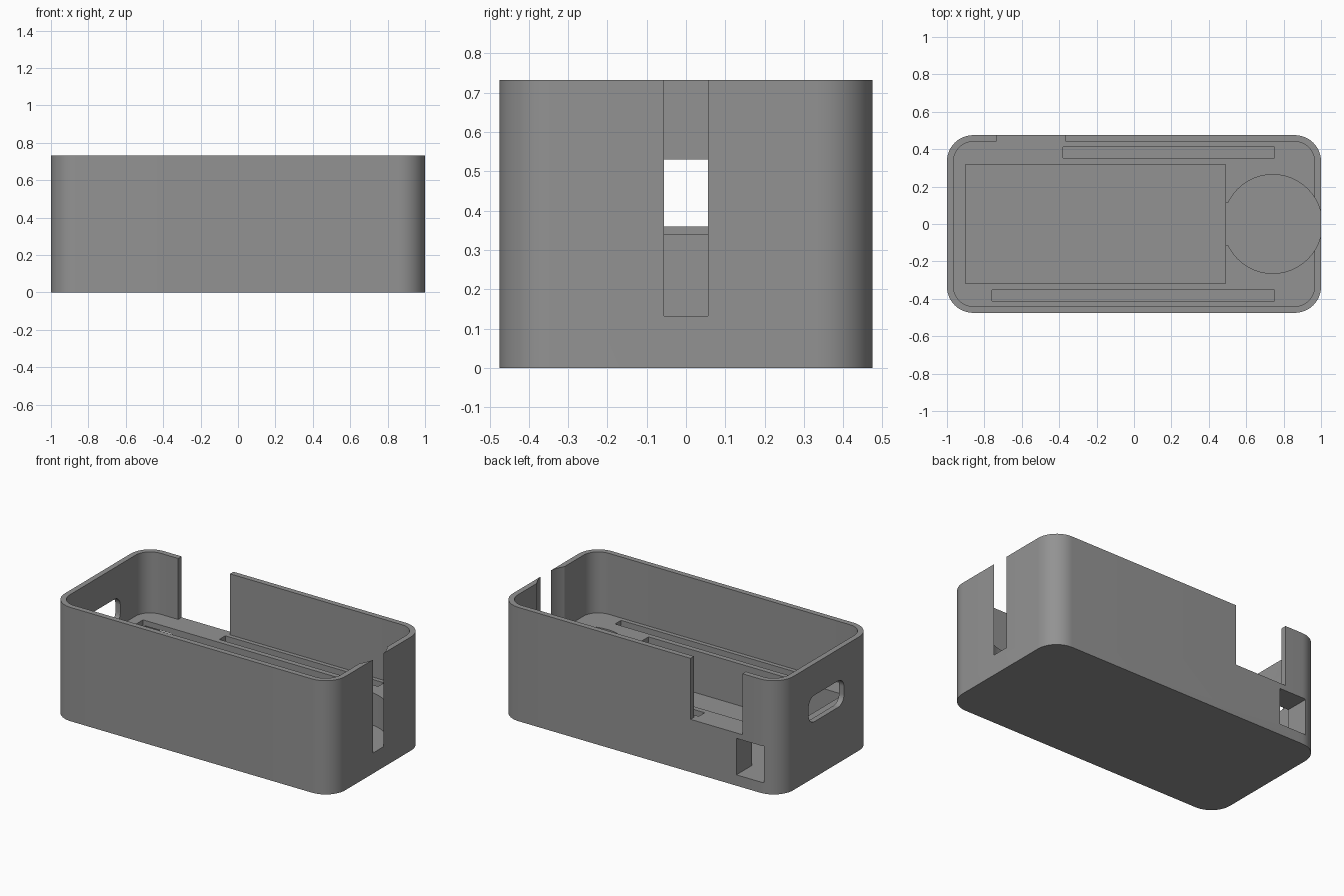
import bpy, bmesh, math

if "Cube" in bpy.data.objects:
    bpy.data.objects.remove(bpy.data.objects["Cube"])

H = 0.733        # total height
SHELF = 0.34     # board shelf height
FLOOR = 0.07     # floor of the deep pocket


def rounded(w, h, r, n=12):
    """Outline of a rounded rectangle centred on the origin."""
    if r == 0:
        return [(-w/2, -h/2), (w/2, -h/2), (w/2, h/2), (-w/2, h/2)]
    pts = []
    for k, (sx, sy) in enumerate([(1, 1), (-1, 1), (-1, -1), (1, -1)]):
        for i in range(n + 1):
            a = math.pi/2 * (k + i/n)
            pts.append((sx*(w/2 - r) + r*math.cos(a), sy*(h/2 - r) + r*math.sin(a)))
    return pts


def prism(name, outline, z0, z1):
    """Extrude a flat outline from z0 to z1."""
    bm = bmesh.new()
    base = bm.faces.new([bm.verts.new((x, y, z0)) for x, y in outline])
    top = bmesh.ops.extrude_face_region(bm, geom=[base])["geom"]
    bmesh.ops.translate(bm, vec=(0, 0, z1 - z0),
                        verts=[v for v in top if isinstance(v, bmesh.types.BMVert)])
    bmesh.ops.recalc_face_normals(bm, faces=bm.faces)
    me = bpy.data.meshes.new(name)
    bm.to_mesh(me)
    bm.free()
    ob = bpy.data.objects.new(name, me)
    bpy.context.collection.objects.link(ob)
    return ob


def block(name, x0, x1, y0, y1, z0, z1):
    return prism(name, [(x0, y0), (x1, y0), (x1, y1), (x0, y1)], z0, z1)


# Outer shell
case = prism("case", rounded(2, 0.95, 0.14), 0, H)

# Round pocket that breaks through the right wall
circle = [(0.742 + 0.264*math.cos(2*math.pi*i/96), 0.264*math.sin(2*math.pi*i/96))
          for i in range(96)]

# Rounded port in the left wall
port = prism("port_cutter", rounded(0.17, 0.36, 0.06), -0.1, 0.1)
port.rotation_euler = (0, math.pi/2, 0)
port.location = (-1, 0, 0.445)

cutters = [
    prism("cavity_cutter", rounded(1.93, 0.88, 0.105), SHELF, H + 0.1),
    block("main_pocket_cutter", -0.9, 0.49, -0.318, 0.318, FLOOR, 0.5),
    prism("round_pocket_cutter", circle, 0.132, H + 0.2),
    block("channel_cutter", 0.45, 0.55, -0.115, 0.115, 0.132, 0.5),
    block("front_slot_cutter", -0.76, 0.752, -0.413, -0.352, 0.1, 0.5),
    block("back_slot_cutter", -0.38, 0.752, 0.352, 0.413, 0.1, 0.5),
    block("back_notch_cutter", -0.735, -0.365, 0.4, 0.6, SHELF, H + 0.15),
    block("switch_hole_cutter", -0.888, -0.692, 0.25, 0.6, FLOOR, 0.305),
    port,
]

# Carve the shell
for c in cutters:
    c.hide_render = True
    m = case.modifiers.new(c.name, 'BOOLEAN')
    m.operation = 'DIFFERENCE'
    m.solver = 'EXACT'
    m.object = c
bpy.context.view_layer.update()
deps = bpy.context.evaluated_depsgraph_get()
mesh = bpy.data.meshes.new_from_object(case.evaluated_get(deps))
case.modifiers.clear()
case.data = mesh
for c in cutters:
    bpy.data.objects.remove(c, do_unlink=True)

# Single grey plastic
grey = bpy.data.materials.new("grey_plastic")
grey.diffuse_color = (0.29, 0.29, 0.29, 1)
grey.use_nodes = True
grey.node_tree.nodes["Principled BSDF"].inputs["Base Color"].default_value = grey.diffuse_color
mesh.materials.clear()
mesh.materials.append(grey)
for p in mesh.polygons:
    p.material_index = 0

bpy.context.view_layer.objects.active = case
case.select_set(True)
bpy.ops.object.shade_smooth_by_angle(angle=math.radians(30))
